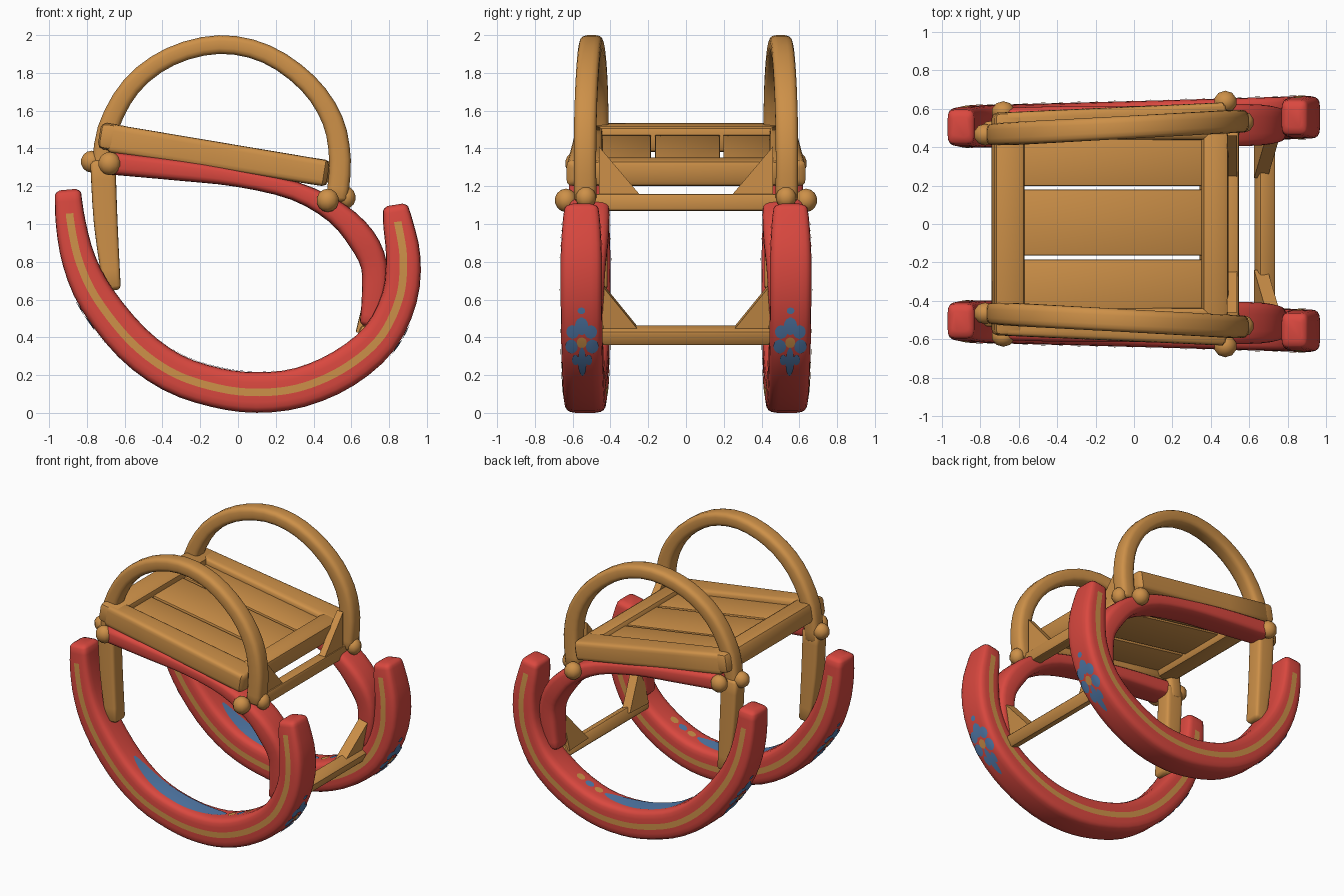
import bpy, bmesh, math
from mathutils import Vector, Matrix

if "Cube" in bpy.data.objects:
    bpy.data.objects.remove(bpy.data.objects["Cube"])


def material(name, rgb):
    m = bpy.data.materials.new(name)
    m.diffuse_color = (*rgb, 1)
    m.use_nodes = True
    m.node_tree.nodes["Principled BSDF"].inputs["Base Color"].default_value = m.diffuse_color
    return m


WOOD = material("honey wood", (0.61, 0.28, 0.065))
RED = material("painted red", (0.70, 0.065, 0.05))
BLUE = material("painted blue", (0.085, 0.2, 0.41))
TILT = math.radians(9.1)


def finish(name, bm, mat):
    bmesh.ops.recalc_face_normals(bm, faces=bm.faces)
    me = bpy.data.meshes.new(name)
    bm.to_mesh(me)
    bm.free()
    me.materials.append(mat)
    ob = bpy.data.objects.new(name, me)
    bpy.context.collection.objects.link(ob)
    return ob


def spline(pts, t):
    """Catmull-Rom value at parameter t, measured in points"""
    n = len(pts) - 1
    i = min(int(t), n - 1)
    f = t - i
    a, b, c, d = (pts[max(0, min(n, k))] for k in (i - 1, i, i + 1, i + 2))
    return [0.5 * (2 * q + (r - p) * f + (2 * p - 5 * q + 4 * r - s) * f * f
                   + (3 * q - p - 3 * r + s) * f ** 3) for p, q, r, s in zip(a, b, c, d)]


def frame(pts, yline, t):
    """centre, tangent, in-plane normal, half width, half depth"""
    n = len(pts) - 1
    x, z, w, d = spline(pts, t)
    p, q = spline(pts, max(0, t - .02)), spline(pts, min(n, t + .02))
    tan = Vector((q[0] - p[0], 0, q[1] - p[1])).normalized()
    return Vector((x, yline[0] + yline[1] * x, z)), tan, Vector((-tan.z, 0, tan.x)), w, d


def sweep(name, pts, yline, side, mat, power=4, steps=3, sides=20):
    """rounded-rectangle section swept along a curve in the xz plane"""
    bm = bmesh.new()
    n = len(pts) - 1
    stations = [(0, .6, -.022), (0, .88, -.012)]
    stations += [(k / steps, 1, 0) for k in range(n * steps + 1)]
    stations += [(n, .88, .012), (n, .6, .022)]
    rings = []
    for t, s, push in stations:
        c, tan, nor, w, d = frame(pts, yline, t)
        ring = []
        for k in range(sides):
            a = 2 * math.pi * (k + .5) / sides
            ca, sa = math.cos(a), math.sin(a)
            u = math.copysign(abs(ca) ** (2 / power), ca) * w * s
            v = math.copysign(abs(sa) ** (2 / power), sa) * d * s
            p = c + tan * push + nor * u + Vector((0, v, 0))
            ring.append(bm.verts.new((p.x, p.y * side, p.z)))
        rings.append(ring)
    for r, q in zip(rings, rings[1:]):
        for k in range(sides):
            j = (k + 1) % sides
            bm.faces.new((r[k], r[j], q[j], q[k]))
    bm.faces.new(rings[0])
    bm.faces.new(rings[-1])
    return finish(name, bm, mat)


def paint(name, side, face, t0, t1, u, half, mat, leaf=True, power=5):
    """thin painted patch on the rocker: top, bottom, outer or inner face"""
    bm = bmesh.new()
    n = max(10, int((t1 - t0) * 6))
    sign = 1 if face in ("top", "outer") else -1
    flat = face in ("outer", "inner")
    rows = []
    for i in range(n + 1):
        f = i / n
        c, tan, nor, w, d = frame(ROCKER, ROCKER_Y, t0 + (t1 - t0) * f)
        h = half * (max(.02, 1 - (2 * f - 1) ** 2) ** .5 if leaf else 1)
        up, across = (Vector((0, 1, 0)), nor) if flat else (nor, Vector((0, 1, 0)))
        high, wide = (d, w) if flat else (w, d)
        row = []
        for k in (-1, -.33, .33, 1):
            v = u + k * h
            lift = high * max(0, 1 - abs(v / wide) ** power) ** (1 / power) + .004
            p = c + up * lift * sign + across * v
            row.append(bm.verts.new((p.x, p.y * side, p.z)))
        rows.append(row)
    for r, q in zip(rows, rows[1:]):
        for k in range(3):
            bm.faces.new((r[k], r[k + 1], q[k + 1], q[k]))
    ob = finish(name, bm, mat)
    # point the patch away from the rocker
    want = Vector((0, side, 0)) if flat else frame(ROCKER, ROCKER_Y, (t0 + t1) / 2)[2]
    if ob.data.polygons[len(ob.data.polygons) // 2].normal.dot(want * sign) < 0:
        ob.data.flip_normals()


def box(name, loc, dims, tilt=0, bevel=.02):
    bm = bmesh.new()
    bmesh.ops.create_cube(bm, size=1, matrix=Matrix.Diagonal((*dims, 1)))
    bmesh.ops.bevel(bm, geom=bm.edges[:], offset=bevel, segments=2, affect='EDGES', profile=.5)
    bm.transform(Matrix.Translation(loc) @ Matrix.Rotation(tilt, 4, 'Y'))
    return finish(name, bm, WOOD)


def gusset(name, corners, thick, side):
    bm = bmesh.new()
    t = Vector(thick) / 2
    a, b = ([bm.verts.new(((Vector(c) + s * t).x, (Vector(c) + s * t).y * side, (Vector(c) + s * t).z))
             for c in corners] for s in (-1, 1))
    bm.faces.new(a)
    bm.faces.new(b)
    for k in range(3):
        j = (k + 1) % 3
        bm.faces.new((a[k], a[j], b[j], b[k]))
    return finish(name, bm, WOOD)


def knob(name, loc, radius):
    bm = bmesh.new()
    bmesh.ops.create_uvsphere(bm, u_segments=10, v_segments=7, radius=1,
                              matrix=Matrix.Translation(loc) @ Matrix.Diagonal((*radius, 1)))
    return finish(name, bm, WOOD)


# curves: x, z, half width, half depth
ROCKER = [(-.90, 1.16, .07, .09), (-.885, 1.0, .08, .10), (-.84, .8, .09, .107), (-.745, .6, .10, .11),
          (-.56, .37, .105, .11), (-.35, .215, .105, .11), (-.12, .135, .106, .11), (.1, .108, .108, .11),
          (.33, .135, .106, .11), (.56, .235, .105, .11), (.75, .395, .10, .11), (.855, .61, .095, .11),
          (.875, .82, .092, .11), (.848, 1.0, .08, .10), (.835, 1.08, .068, .09)]
ROCKER_Y = (.53, .028)
ARM = [(-.66, 1.32, .06, .09), (-.3, 1.283, .055, .10), (.0, 1.243, .047, .10), (.3, 1.175, .05, .105),
       (.52, 1.06, .062, .11), (.655, .92, .075, .105), (.72, .78, .07, .09), (.72, .62, .065, .08),
       (.695, .48, .05, .07)]
HANDLE = [(-.72, 1.27, .055, .055), (-.69, 1.5, .055, .058), (-.565, 1.73, .052, .06),
          (-.36, 1.885, .05, .06), (-.1, 1.95, .05, .06), (.15, 1.90, .05, .06), (.37, 1.745, .052, .06),
          (.5, 1.55, .056, .06), (.54, 1.34, .058, .06), (.525, 1.14, .058, .06)]
HANDLE_Y = (.505, .055)

for side, tag in ((-1, "front"), (1, "back")):
    # red rocker and its arm
    sweep(tag + "_rocker", ROCKER, ROCKER_Y, side, RED, power=5)
    sweep(tag + "_rocker_arm", ARM, (.515, 0), side, RED, power=4)
    # painted stripes on the outer and inner faces
    for face in ("outer", "inner"):
        paint(tag + "_stripe", side, face, .7, 13.1, 0, .02, WOOD, leaf=False)
    # painted flowers on both ends of the running face
    for mid, d in ((10.15, 1), (3.2, -1)):
        for dt, half_t, u, half in ((.36, .18, 0, .035), (.24, .14, .048, .033), (.24, .14, -.048, .033),
                                    (-.07, .15, .055, .033), (-.07, .15, -.055, .033), (-.45, .36, 0, .022),
                                    (.68, .07, 0, .02), (-.38, .13, .035, .018), (-.38, .13, -.035, .018)):
            c = mid + d * dt
            paint(tag + "_petal", side, "bottom", c - half_t, c + half_t, u, half, BLUE)
        paint(tag + "_flower_centre", side, "bottom", mid - .1, mid + .13, 0, .026, WOOD)
    # painted band and dots on the inner curve
    paint(tag + "_inner_band", side, "top", 4.0, 7.9, 0, .065, BLUE)
    for c, m in ((8.15, WOOD), (8.5, BLUE), (8.85, WOOD)):
        paint(tag + "_inner_dot", side, "top", c - .14, c + .14, 0, .028, m)
    # armrest hoop and rear leg
    sweep(tag + "_hoop", HANDLE, HANDLE_Y, side, WOOD, power=3.5, sides=16)
    sweep(tag + "_rear_leg", [(-.715, 1.32, .067, .06), (-.70, 1.0, .063, .06), (-.668, .67, .047, .06)],
          (.475, 0), side, WOOD, power=6)
    # seat side rail
    sweep(tag + "_seat_rail", [(-.665, 1.452, .076, .07), (.455, 1.27, .07, .098)],
          (.525, .02), side, WOOD, power=6)
    # bolt caps
    knob(tag + "_rear_side_knob", (-.68, side * .585, 1.32), (.062, .055, .062))
    knob(tag + "_rear_end_knob", (-.775, side * .465, 1.33), (.06, .058, .058))
    knob(tag + "_fore_side_knob", (.475, side * .635, 1.125), (.062, .06, .062))
    knob(tag + "_fore_end_knob", (.575, side * .53, 1.14), (.05, .055, .058))
    # corner braces
    gusset(tag + "_seat_brace", [(.51, .46, 1.41), (.51, .46, 1.15), (.51, .24, 1.15)], (.05, 0, 0), side)
    gusset(tag + "_lower_brace", [(.725, .46, .70), (.66, .46, .42), (.66, .24, .43)], (.07, 0, -.015), side)

# seat frame and planks
box("seat_rear_bar", (-.655, 0, 1.457), (.16, 1.16, .14), TILT, .03)
box("seat_fore_bar", (.415, 0, 1.277), (.14, .98, .14), TILT, .03)
for y, w in ((-.33, .29), (.008, .345), (.335, .275)):
    box("seat_plank", (-.11, y, 1.373), (1.0, w, .05), TILT, .008)

# cross bars between the two sides
box("upper_cross_bar", (.505, 0, 1.115), (.08, 1.1, .09), 0, .015)
box("lower_cross_bar", (.68, 0, .41), (.09, .95, .085), math.radians(25), .015)

bpy.ops.object.select_all(action='SELECT')
bpy.context.view_layer.objects.active = bpy.context.selected_objects[0]
bpy.ops.object.shade_smooth_by_angle(angle=math.radians(40))
